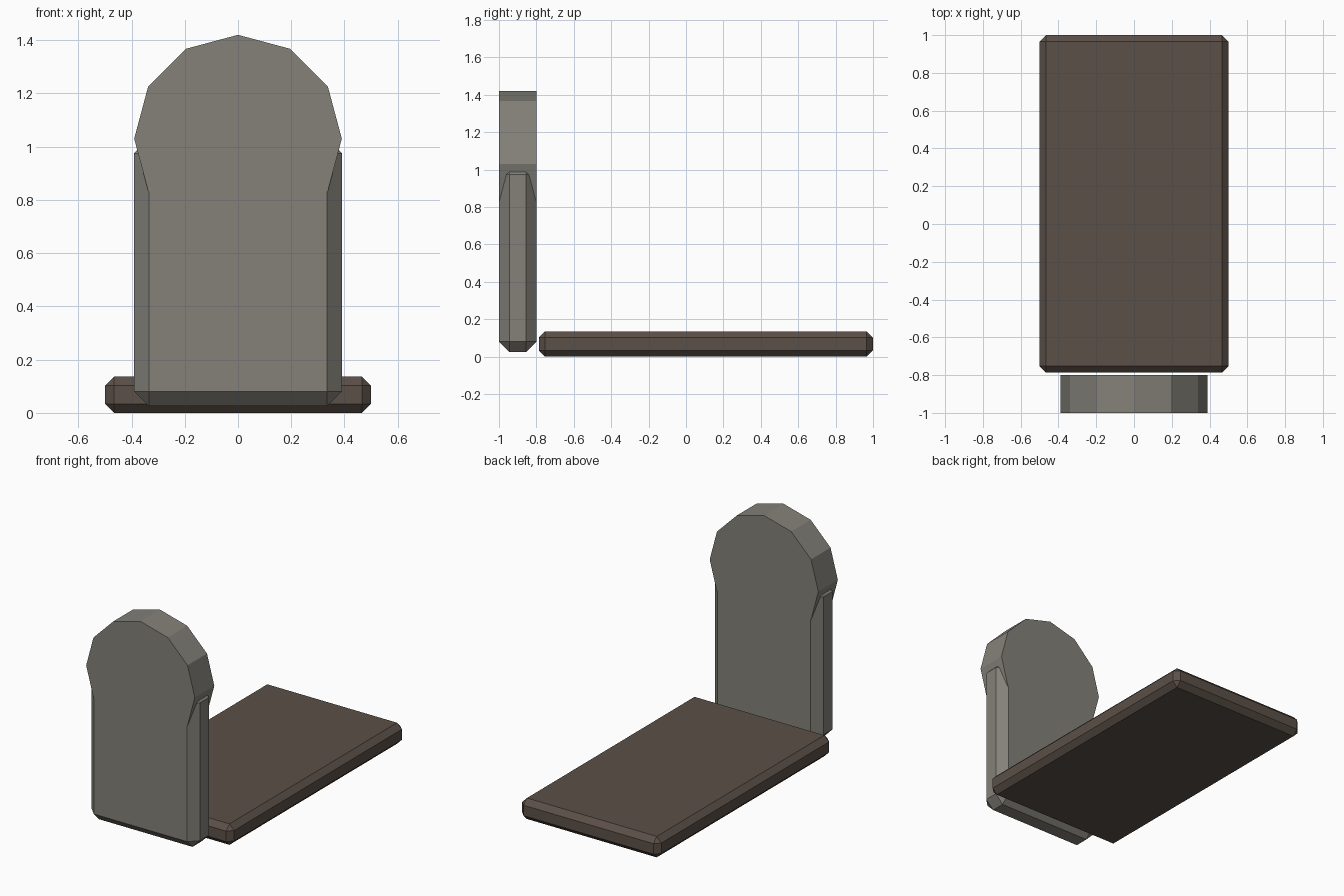
import bpy
import bmesh
from math import pi
from mathutils import Matrix

cube = bpy.data.objects.get("Cube")
if cube:
    bpy.data.objects.remove(cube, do_unlink=True)


def make_material(name, color):
    mat = bpy.data.materials.new(name)
    mat.use_nodes = True
    mat.diffuse_color = (*color, 1)
    bsdf = next(n for n in mat.node_tree.nodes if n.type == 'BSDF_PRINCIPLED')
    bsdf.inputs["Base Color"].default_value = (*color, 1)
    bsdf.inputs["Roughness"].default_value = 0.9
    return mat


def add_object(name, bm, mat):
    mesh = bpy.data.meshes.new(name)
    bm.to_mesh(mesh)
    bm.free()
    mesh.materials.append(mat)
    obj = bpy.data.objects.new(name, mesh)
    bpy.context.collection.objects.link(obj)
    return obj


def chamfered_box(name, low, high, chamfer, mat):
    size = [b - a for a, b in zip(low, high)]
    center = [(a + b) / 2 for a, b in zip(low, high)]
    bm = bmesh.new()
    bmesh.ops.create_cube(bm, size=1, matrix=Matrix.Translation(center) @ Matrix.Diagonal((*size, 1)))
    bmesh.ops.bevel(bm, geom=bm.edges[:], offset=chamfer, segments=1, affect='EDGES')
    return add_object(name, bm, mat)


stone = make_material("grey stone", (0.23, 0.22, 0.19))
earth = make_material("brown earth", (0.105, 0.08, 0.064))

half_width, front, back, arch_z = 0.39, -1.0, -0.8, 1.03

# Upright slab with chamfered edges
chamfered_box("headstone_body", (-half_width, front, 0.025), (half_width, back, arch_z), 0.055, stone)

# Twelve-sided rounded top, one corner pointing straight up
bm = bmesh.new()
place = Matrix.Translation((0, (front + back) / 2, arch_z)) @ Matrix.Rotation(pi / 2, 4, 'X')
bmesh.ops.create_cone(bm, cap_ends=True, segments=12, radius1=half_width, radius2=half_width,
                      depth=back - front, matrix=place)
add_object("headstone_arch", bm, stone)

# Flat grave bed behind the headstone
chamfered_box("grave_bed", (-0.5, -0.787, 0), (0.5, 1, 0.136), 0.034, earth)
